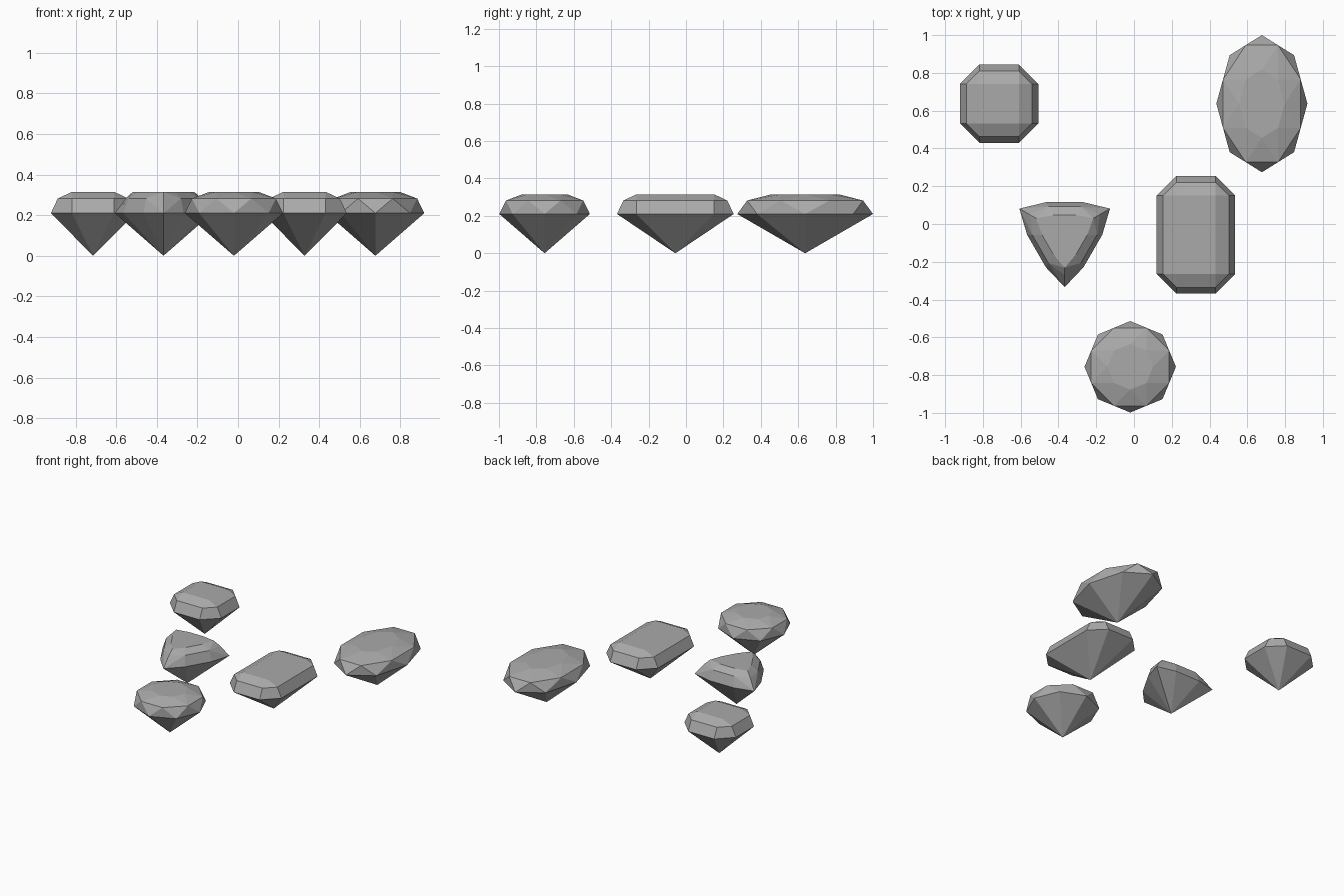
import bpy, bmesh
from math import cos, sin, pi, radians

if "Cube" in bpy.data.objects:
    bpy.data.objects.remove(bpy.data.objects["Cube"])

GIRDLE, BREAK, TABLE = 0.21, 0.282, 0.315   # heights of the crown rings

grey = bpy.data.materials.new("gem_grey")
grey.use_nodes = True
colour = (0.4, 0.4, 0.4, 1)
grey.diffuse_color = colour
grey.node_tree.nodes["Principled BSDF"].inputs["Base Color"].default_value = colour


def gem(name, x, y, girdle, middle, table):
    """Cut stone: convex skin over three crown rings and a pointed base."""
    bm = bmesh.new()
    bm.verts.new((0, 0, 0))
    for ring, z in ((girdle, GIRDLE), (middle, BREAK), (table, TABLE)):
        for px, py in ring:
            bm.verts.new((px, py, z))
    bmesh.ops.convex_hull(bm, input=bm.verts)
    bmesh.ops.dissolve_limit(bm, angle_limit=radians(0.5), verts=bm.verts, edges=bm.edges)
    bmesh.ops.recalc_face_normals(bm, faces=bm.faces)
    mesh = bpy.data.meshes.new(name)
    bm.to_mesh(mesh)
    bm.free()
    mesh.materials.append(grey)
    obj = bpy.data.objects.new(name, mesh)
    obj.location = (x, y, 0)
    bpy.context.collection.objects.link(obj)


def polar(r, degrees):
    return r * cos(radians(degrees)), r * sin(radians(degrees))


def octagon(rx, ry, turn=0.0):
    return [(rx * cos(k * pi / 4 + turn), ry * sin(k * pi / 4 + turn)) for k in range(8)]


def brilliant(name, x, y, rx, ry):
    # the middle ring sits right above the midpoints of the girdle edges
    c = cos(pi / 8)
    gem(name, x, y, octagon(rx, ry), octagon(rx * c, ry * c, pi / 8), octagon(rx / 2, ry / 2))


def step_cut(name, x, y, tx, ty):
    # rectangular table (half sizes tx, ty) with corner-cut rings around it
    def ring(out):
        return [(sx * (tx + a), sy * (ty + b)) for sx in (-1, 1) for sy in (-1, 1)
                for a, b in ((out, 0), (0, out))]
    gem(name, x, y, ring(0.104), ring(0.07), ring(0))


def shield_cut(name, x, y):
    # three-cornered ring: sharp corner with a bowed side on either hand
    def ring(corner, side):
        return [polar(r, k * 120 + 30 + a) for k in range(3)
                for r, a in ((side, -30), (corner, 0), (side, 30))]
    gem(name, x, y, ring(0.277, 0.199), ring(0.215, 0.172), ring(0.175, 0.12))


brilliant("round_gem", -0.02, -0.756, 0.242, 0.242)
brilliant("oval_gem", 0.677, 0.637, 0.241, 0.363)
step_cut("square_gem", -0.714, 0.637, 0.104, 0.104)
step_cut("rectangular_gem", 0.328, -0.057, 0.104, 0.208)
shield_cut("three_cornered_gem", -0.367, -0.057)
